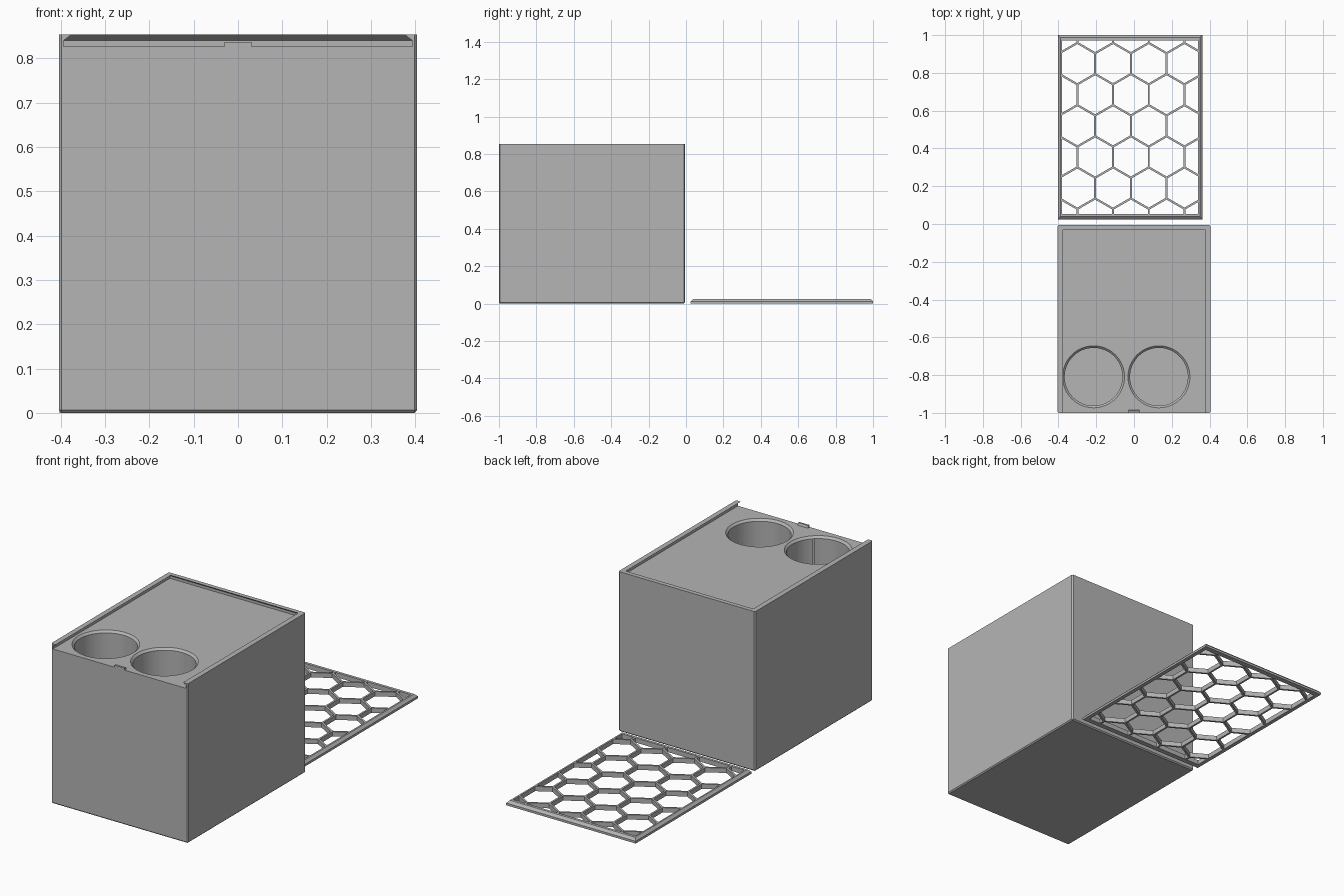
import bpy, bmesh, math
from mathutils import Matrix, Vector

cube = bpy.data.objects.get("Cube")
if cube:
    bpy.data.objects.remove(cube, do_unlink=True)

grey = bpy.data.materials.new("grey_plastic")
grey.use_nodes = True
colour = (0.46, 0.46, 0.46, 1)
grey.diffuse_color = colour
grey.node_tree.nodes["Principled BSDF"].inputs["Base Color"].default_value = colour


def finish(name, bm):
    bmesh.ops.recalc_face_normals(bm, faces=bm.faces[:])
    mesh = bpy.data.meshes.new(name)
    bm.to_mesh(mesh)
    bm.free()
    mesh.materials.append(grey)
    obj = bpy.data.objects.new(name, mesh)
    bpy.context.collection.objects.link(obj)
    return obj


def dovetail(name, x, y, levels):
    """Stack of rectangles; each level is (z, side inset, front inset, back inset)."""
    bm = bmesh.new()
    rings = []
    for z, side, front, back in levels:
        a, b, c, d = x[0] + side, x[1] - side, y[0] + front, y[1] - back
        rings.append([bm.verts.new((p, q, z)) for p, q in ((a, c), (b, c), (b, d), (a, d))])
    bm.faces.new(rings[0])
    bm.faces.new(rings[-1])
    for low, high in zip(rings, rings[1:]):
        for i in range(4):
            j = (i + 1) % 4
            bm.faces.new((low[i], low[j], high[j], high[i]))
    return finish(name, bm)


def cone(name, x, y, z0, z1, r0, r1):
    bm = bmesh.new()
    bmesh.ops.create_cone(bm, cap_ends=True, segments=96, radius1=r0, radius2=r1, depth=z1 - z0,
                          matrix=Matrix.Translation((x, y, (z0 + z1) / 2)))
    return finish(name, bm)


def cut(target, cutter):
    cutter.hide_render = True
    mod = target.modifiers.new("cut", "BOOLEAN")
    mod.operation = "DIFFERENCE"
    mod.solver = "EXACT"
    mod.object = cutter
    bpy.ops.object.select_all(action="DESELECT")
    bpy.context.view_layer.objects.active = target
    target.select_set(True)
    bpy.ops.object.modifier_apply(modifier=mod.name)
    bpy.data.objects.remove(cutter, do_unlink=True)


# Box body with small chamfers on the upright and bottom edges
W, TOP, FLOOR = 0.404, 0.853, 0.826
bm = bmesh.new()
bmesh.ops.create_cube(bm, size=1, matrix=Matrix.Translation((0, -0.503, TOP / 2))
                      @ Matrix.Diagonal((2 * W, 0.994, TOP, 1)))
edges = [e for e in bm.edges if min(v.co.z for v in e.verts) < 0.01]
bmesh.ops.bevel(bm, geom=edges, offset=0.006, segments=1, affect="EDGES")
box = finish("box_body", bm)

# Sliding groove for the lid, open at the front and undercut on three sides
cut(box, dovetail("groove_cutter", (-0.393, 0.393), (-1.1, -0.013),
                  [(FLOOR, 0, 0, 0), (0.84, 0, 0, 0), (0.866, 0.034, 0, 0.034)]))

# Two round wells with chamfered rims
for x in (-0.214, 0.132):
    cut(box, cone("well_cutter", x, -0.809, 0.03, 0.9, 0.153, 0.153))
    cut(box, cone("rim_cutter", x, -0.809, 0.814, 0.838, 0.152, 0.176))

# Catch on the front edge
dovetail("lid_catch", (-0.03, 0.03), (-1, -0.983),
         [(FLOOR - 0.002, 0, 0, 0), (0.837, 0, 0, 0.006)])

# Lid plate lying behind the box
lid = dovetail("lid_grille", (-0.403, 0.362), (0.025, 1.0),
               [(0, 0, 0, 0), (0.012, 0, 0, 0), (0.025, 0.013, 0.014, 0.013)])

# Honeycomb openings clipped to the lid frame
PITCH, GAP = 0.189, 0.01
ROW = PITCH * math.sqrt(3) / 2
comb = bmesh.new()
limits = [((-0.382, 0, 0), (-1, 0, 0)), ((0.34, 0, 0), (1, 0, 0)),
          ((0, 0.053, 0), (0, -1, 0)), ((0, 0.972, 0), (0, 1, 0))]
for row in range(-1, 7):
    for col in range(-1, 6):
        x = -0.3 + col * PITCH + (row % 2) * PITCH / 2
        y = 0.849 - row * (ROW + 0.001)
        hexagon = bmesh.new()
        bmesh.ops.create_circle(hexagon, cap_ends=True, segments=6,
                                radius=(PITCH - GAP) / math.sqrt(3),
                                matrix=Matrix.Translation((x, y, -0.1)))
        for point, normal in limits:
            bmesh.ops.bisect_plane(hexagon, geom=hexagon.verts[:] + hexagon.edges[:] + hexagon.faces[:],
                                   plane_co=point, plane_no=normal, clear_outer=True)
        for face in hexagon.faces:
            if face.calc_area() > 0.0001:
                comb.faces.new([comb.verts.new(v.co) for v in face.verts])
        hexagon.free()
extruded = bmesh.ops.extrude_face_region(comb, geom=comb.faces[:], use_keep_orig=True)
bmesh.ops.translate(comb, vec=Vector((0, 0, 0.2)),
                    verts=[g for g in extruded["geom"] if isinstance(g, bmesh.types.BMVert)])
cut(lid, finish("honeycomb_cutter", comb))

# Smooth the round walls, keep edges sharp
bpy.ops.object.select_all(action="DESELECT")
box.select_set(True)
bpy.context.view_layer.objects.active = box
bpy.ops.object.shade_smooth_by_angle(angle=math.radians(25))
